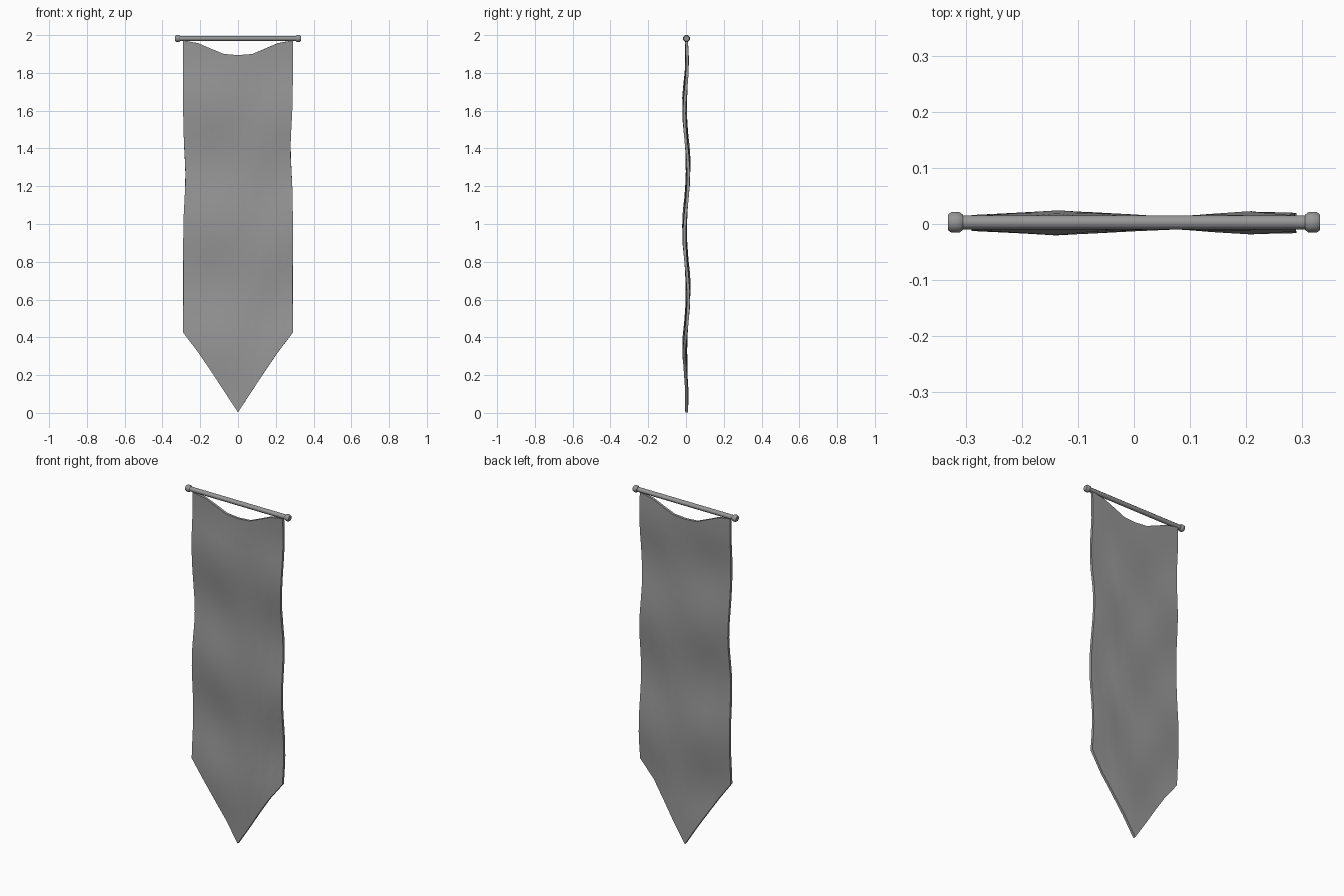
import bpy, bmesh, math

if "Cube" in bpy.data.objects:
    bpy.data.objects.remove(bpy.data.objects["Cube"])

grey = bpy.data.materials.new("plain grey")
grey.use_nodes = True
colour = (0.31, 0.31, 0.31, 1)
grey.diffuse_color = colour
grey.node_tree.nodes["Principled BSDF"].inputs["Base Color"].default_value = colour


def finish(bm, name, angle):
    bmesh.ops.recalc_face_normals(bm, faces=bm.faces)
    mesh = bpy.data.meshes.new(name)
    bm.to_mesh(mesh)
    bm.free()
    mesh.materials.append(grey)
    obj = bpy.data.objects.new(name, mesh)
    bpy.context.collection.objects.link(obj)
    bpy.ops.object.select_all(action="DESELECT")
    obj.select_set(True)
    bpy.context.view_layer.objects.active = obj
    bpy.ops.object.shade_smooth_by_angle(angle=math.radians(angle))
    return obj


def lathe(name, profile, sides=8):
    """Turn (x, radius) points round the pole axis and cap both ends."""
    bm = bmesh.new()
    rings = []
    for x, r in profile:
        ring = []
        for i in range(sides):
            a = math.tau * (i + 0.5) / sides
            ring.append(bm.verts.new((x, 0.003 + r * math.cos(a), 1.982 + r * math.sin(a))))
        rings.append(ring)
    for a, b in zip(rings, rings[1:]):
        for i in range(sides):
            j = (i + 1) % sides
            bm.faces.new((a[i], a[j], b[j], b[i]))
    bm.faces.new(rings[0])
    bm.faces.new(rings[-1])
    return finish(bm, name, 50)


def interp(points, x):
    for (x0, y0), (x1, y1) in zip(points, points[1:]):
        if x <= x1:
            return y0 + (y1 - y0) * (x - x0) / (x1 - x0)
    return points[-1][1]


# Pole and its end knobs
lathe("pole", [(-0.31, 0.0135), (0.31, 0.0135)])
for side, name in ((1, "left_knob"), (-1, "right_knob")):
    lathe(name, [(side * x, r) for x, r in
                 ((0.306, 0.015), (0.312, 0.0195), (0.327, 0.0195), (0.333, 0.015))])

# Banner cloth: sagging top edge, pointed foot, gentle ripples
top = [(0, 1.894), (0.075, 1.9), (0.14, 1.927), (0.21, 1.957), (0.29, 1.972)]
foot = [(0, 0.003), (0.14, 0.217), (0.21, 0.32), (0.29, 0.425)]
ripple = [(-0.29, 0.007), (-0.14, 0.015), (0.07, 0.004), (0.21, 0.014), (0.29, 0.011)]
columns = [-0.29, -0.21, -0.14, -0.075, 0, 0.075, 0.14, 0.21, 0.29]
rows = 20

bm = bmesh.new()
grid = []
for x in columns:
    strip = []
    for k in range(rows + 1):
        t = k / rows
        z = interp(foot, abs(x)) * (1 - t) + interp(top, abs(x)) * t
        pinch = 0.04 * math.exp(-((z - (1.25 if x < 0 else 1.4)) / 0.17) ** 2)
        fade = min(1, (1.99 - z) / 0.25, 0.2 + z / 0.25)
        wave = math.cos(math.tau * (z - 1.3) / 0.65 + 1.5 * x)
        y = 0.002 + interp(ripple, x) * fade * wave
        strip.append(bm.verts.new((x * (1 - pinch), y, z)))
    grid.append(strip)
for a, b in zip(grid, grid[1:]):
    for k in range(rows):
        bm.faces.new((a[k], b[k], b[k + 1], a[k + 1]))
cloth = finish(bm, "banner_cloth", 40)
thick = cloth.modifiers.new("thickness", "SOLIDIFY")
thick.thickness = 0.015
thick.offset = 0
bpy.ops.object.modifier_apply(modifier=thick.name)
bpy.ops.object.shade_smooth_by_angle(angle=math.radians(40))
